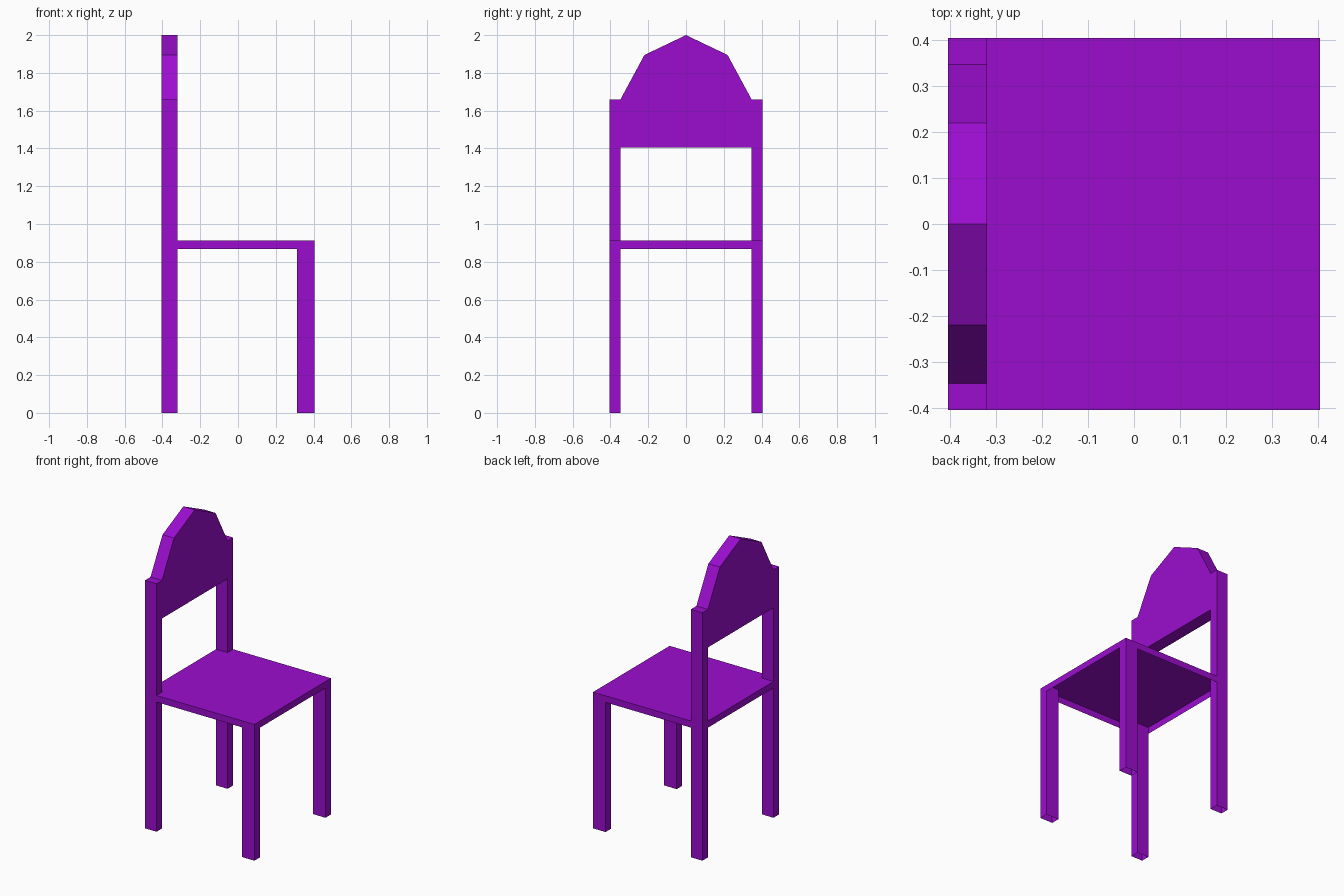
import bpy, bmesh

if "Cube" in bpy.data.objects:
    bpy.data.objects.remove(bpy.data.objects["Cube"])

purple = bpy.data.materials.new("purple")
purple.diffuse_color = (0.33, 0.004, 0.62, 1)
purple.use_nodes = True
purple.node_tree.nodes["Principled BSDF"].inputs["Base Color"].default_value = purple.diffuse_color

HALF = 0.405            # half of the square footprint
SEAT_TOP, SEAT_LOW = 0.912, 0.868
POST_IN = 0.347         # inner y of legs and posts
BACK_X = -0.32          # front plane of the backrest


def finish(name, bm):
    bmesh.ops.recalc_face_normals(bm, faces=bm.faces[:])
    me = bpy.data.meshes.new(name)
    bm.to_mesh(me)
    bm.free()
    me.materials.append(purple)
    ob = bpy.data.objects.new(name, me)
    bpy.context.collection.objects.link(ob)
    return ob


def box(name, lo, hi, open_top=False, open_bottom=False):
    bm = bmesh.new()
    bmesh.ops.create_cube(bm, size=1)
    for v in bm.verts:
        v.co = [lo[i] + (v.co[i] + 0.5) * (hi[i] - lo[i]) for i in range(3)]
    bm.normal_update()
    drop = [f for f in bm.faces
            if (open_top and f.normal.z > 0.9) or (open_bottom and f.normal.z < -0.9)]
    bmesh.ops.delete(bm, geom=drop, context='FACES_ONLY')
    return finish(name, bm)


# Seat: thin-shelled top with a skirt, open underneath
box("seat", (-HALF, -HALF, SEAT_LOW), (HALF, HALF, SEAT_TOP), open_bottom=True)

# Hollow legs, open at the foot and running up into the seat
for side, y0, y1 in (("right", -HALF, -POST_IN), ("left", POST_IN, HALF)):
    box("front_leg_" + side, (0.312, y0, 0), (HALF, y1, SEAT_TOP), True, True)
    box("back_leg_" + side, (-HALF, y0, 0), (BACK_X, y1, SEAT_TOP), True, True)

# Backrest: posts and crested panel as one extruded outline (y, z)
half = [(POST_IN, 1.405), (POST_IN, SEAT_TOP), (HALF, SEAT_TOP), (HALF, 1.66),
        (POST_IN, 1.66), (0.22, 1.895)]
outline = half + [(0, 2.0)] + [(-y, z) for y, z in reversed(half)]
bm = bmesh.new()
face = bm.faces.new([bm.verts.new((-HALF, y, z)) for y, z in outline])
ext = bmesh.ops.extrude_face_region(bm, geom=[face], use_keep_orig=True)
moved = [g for g in ext["geom"] if isinstance(g, bmesh.types.BMVert)]
bmesh.ops.translate(bm, verts=moved, vec=(BACK_X + HALF, 0, 0))
finish("backrest", bm)
